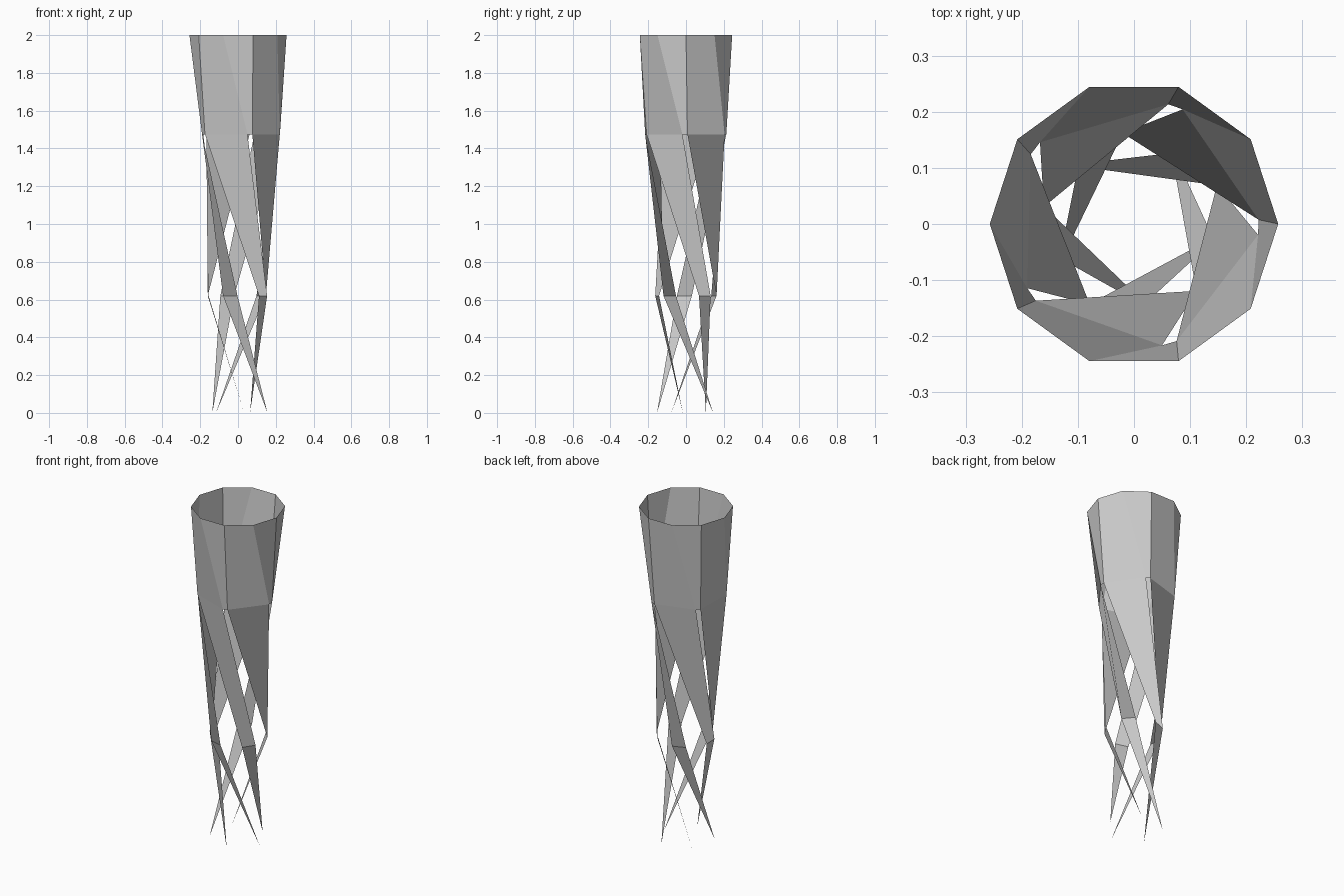
import bpy, bmesh
from math import radians, cos, sin

if "Cube" in bpy.data.objects:
    bpy.data.objects.remove(bpy.data.objects["Cube"])


def point(bm, radius, angle, z):
    a = radians(angle)
    return bm.verts.new((radius * cos(a), radius * sin(a), z))


def make_strip(name, turn):
    """One folded sheet: wide at the rim, twisting down to a sharp tip."""
    bm = bmesh.new()
    ring = lambda r, z, angles: [point(bm, r, a + turn, z) for a in angles]
    # rows listed left to right as seen from outside
    rim = ring(0.257, 2.0, (-144, -108, -72))
    collar = ring(0.222, 1.475, (-142, -77, -70))
    waist = ring(0.163, 0.62, (-47, -19))
    tip = ring(0.157, 0.0, (66,))
    # two collar panels
    for i in range(2):
        bm.faces.new((collar[i], collar[i + 1], rim[i + 1], rim[i]))
    # twisting band and pointed foot
    bm.faces.new((waist[0], waist[1], collar[1], collar[0]))
    bm.faces.new((tip[0], waist[1], waist[0]))
    mesh = bpy.data.meshes.new(name)
    bm.to_mesh(mesh)
    bm.free()
    obj = bpy.data.objects.new(name, mesh)
    bpy.context.collection.objects.link(obj)
    return obj


# five identical strips around the axis
for k in range(5):
    make_strip(f"twisted_strip_{k + 1}", 72 * k)
